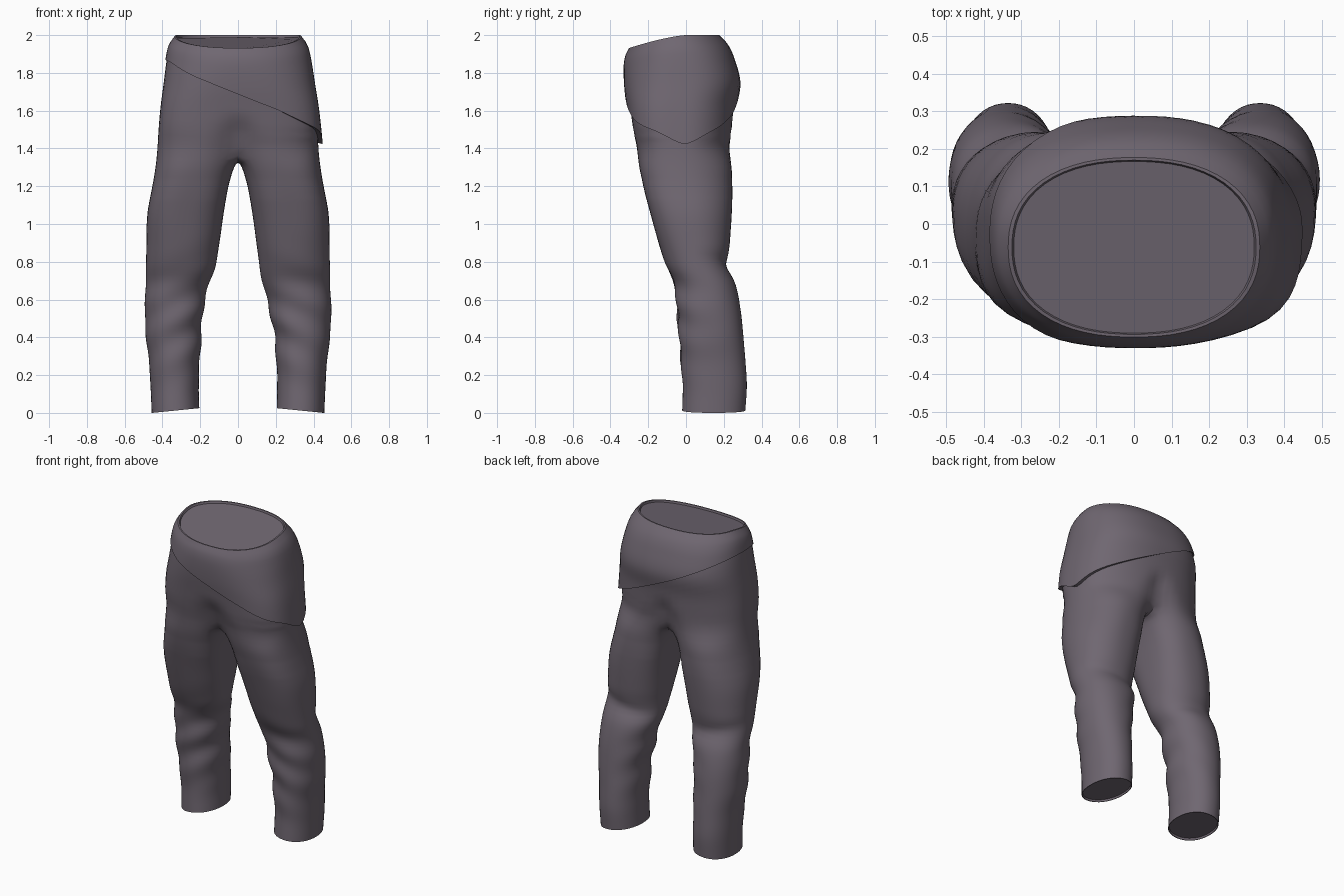
import bpy, bmesh, math
from math import sin, cos, pi, exp

if "Cube" in bpy.data.objects:
    bpy.data.objects.remove(bpy.data.objects["Cube"])

N = 64                # points round the hips
H = N // 2
SEAM = 15             # inner points of the crotch seam
M = H + 1 + SEAM      # points round one leg

# z, half width, front y, back y, front squareness, back squareness
HIPS = [(1.34, .430, -.262, .246, 3.1, 2.1), (1.48, .422, -.280, .247, 3.4, 2.2),
        (1.62, .410, -.297, .254, 3.2, 2.3), (1.75, .393, -.313, .275, 2.8, 2.4),
        (1.88, .376, -.320, .245, 2.4, 2.4), (1.95, .360, -.313, .214, 2.3, 2.3),
        (2.00, .328, -.294, .170, 2.3, 2.3)]
# z, inner x, outer x, front y, back y
LEG = [(0.00, .205, .457, -.020, .314), (0.14, .208, .463, -.017, .322),
       (0.28, .203, .472, -.028, .314), (0.42, .192, .489, -.035, .302),
       (0.56, .173, .493, -.050, .287), (0.68, .143, .488, -.060, .262),
       (0.78, .116, .486, -.105, .222), (0.90, .098, .485, -.145, .232),
       (1.05, .077, .480, -.187, .242), (1.18, .055, .458, -.222, .246),
       (1.25, .038, .447, -.238, .246), (1.33, .012, .434, -.257, .246)]


def sample(table, z):
    """Smooth (hermite) lookup in a table sorted by z."""
    z = min(max(z, table[0][0]), table[-1][0])
    i = max(k for k in range(len(table) - 1) if table[k][0] <= z)
    p, q = table[i], table[i + 1]
    o, r = table[max(i - 1, 0)], table[min(i + 2, len(table) - 1)]
    d = q[0] - p[0]
    t = (z - p[0]) / d
    out = []
    for k in range(1, len(p)):
        m0 = (q[k] - o[k]) / (q[0] - o[0]) * d
        m1 = (r[k] - p[k]) / (r[0] - p[0]) * d
        out.append((2*t**3 - 3*t*t + 1) * p[k] + (t**3 - 2*t*t + t) * m0
                   + (3*t*t - 2*t**3) * q[k] + (t**3 - t*t) * m1)
    return out


def clamp(t):
    return max(0.0, min(1.0, t))


def squircle(a, n):
    """Evenly spread unit superellipse point."""
    c, s = cos(a), sin(a)
    r = (abs(c) ** n + abs(s) ** n) ** (-1 / n)
    return c * r, s * r


def hip_point(a, z, off=0.0):
    """Point on the hips; a = 0 is front centre, pi/2 is +x."""
    hx, yf, yb, nf, nb = sample(HIPS, z)
    front = cos(a) > 0
    c, s = squircle(a, nf if front else nb)
    x = (hx + off) * s
    y = (yf + yb) / 2 - ((yb - yf) / 2 + off) * c
    depth, width = (.34, .075) if front else (.32, .055)
    y *= 1 - depth * clamp((1.60 - z) / .2) ** 1.5 * exp(-(x / width) ** 2)
    drop = .068 * clamp(-y / .3) ** 1.4 * max(0, (z - 1.6) / .4)
    return (x, y, z - drop)


def hem_height(a):
    z = 1.6
    for _ in range(10):
        z = 1.68 - .5 * hip_point(a, z)[0] + .025 * clamp(cos(a) * 2)
    return z - .045 * exp(-((a - pi / 2) / .35) ** 2)


def leg_point(j, z, side):
    xi, xo, yf, yb = sample(LEG, z)
    xi -= side * .012 * exp(-((z - .62) / .14) ** 2)
    t = clamp((z - .80) / .45)
    half = math.radians(60 - 18 * t)          # half angle of the inner side
    # a = 0 faces inward, increasing toward the front then outward
    if j <= H:
        a = half + (2 * pi - 2 * half) * j / H
    else:
        a = -half + 2 * half * (j - H) / (SEAM + 1)
    # thighs are full at the inside and front, slim at the outer back
    n = 2.15 + t * (.85 if cos(a) > 0 else .75 if sin(a) > 0 else -.2)
    cx, sy = squircle(a, n)
    rx, ry = (xo - xi) / 2, (yb - yf) / 2
    # slanting cloth folds on the front of knee and shin, crease behind the knee
    win = exp(-((z - .50) / .24) ** 2) * clamp(.45 + .4 * sin(a) + .25 * cos(a))
    fold = .009 * win * sin(31 * z - 2.6 * cos(a) + side * .8)
    fold -= .010 * exp(-((z - .78 + .04 * cos(a)) / .035) ** 2) * max(0, -sin(a))
    x = (xi + xo) / 2 - (rx + fold) * cx
    y = (yf + yb) / 2 - (ry + fold) * sy
    lift = .025 * (.5 + .5 * cx) * max(0, 1 - z / .2)
    return (side * x, y, z + lift)


def bridge(bm, r0, r1):
    for i in range(len(r0)):
        k = (i + 1) % len(r0)
        bm.faces.new((r0[i], r0[k], r1[k], r1[i]))


def scaled(bm, ring, s, dz):
    n = len(ring)
    cx, cy = sum(v.co.x for v in ring) / n, sum(v.co.y for v in ring) / n
    return [bm.verts.new((cx + (v.co.x - cx) * s, cy + (v.co.y - cy) * s, v.co.z + dz))
            for v in ring]


def close_end(bm, ring, depth):
    """Rolled edge with a slightly sunken end face."""
    rim = scaled(bm, ring, .97, 0)
    low = scaled(bm, rim, .985, depth)
    bridge(bm, ring, rim)
    bridge(bm, rim, low)
    bm.faces.new(low)


def finish(bm, name, mat):
    bmesh.ops.recalc_face_normals(bm, faces=bm.faces[:])
    me = bpy.data.meshes.new(name)
    bm.to_mesh(me)
    bm.free()
    ob = bpy.data.objects.new(name, me)
    bpy.context.collection.objects.link(ob)
    me.materials.append(mat)
    bpy.ops.object.select_all(action='DESELECT')
    ob.select_set(True)
    bpy.context.view_layer.objects.active = ob
    bpy.ops.object.shade_smooth_by_angle(angle=math.radians(45))


cloth = bpy.data.materials.new("cloth")
cloth.diffuse_color = (.16, .135, .165, 1)
cloth.use_nodes = True
cloth.node_tree.nodes["Principled BSDF"].inputs["Base Color"].default_value = cloth.diffuse_color
angles = [2 * pi * i / N for i in range(N)]
hems = [hem_height(a) for a in angles]

# Trousers: hips, crotch seam and two legs in one mesh
bm = bmesh.new()
Z0, ROWS = 1.385, 12
rings = []
for r in range(ROWS + 1):
    rings.append([bm.verts.new(hip_point(a, Z0 + (h + .05 - Z0) * r / ROWS))
                  for a, h in zip(angles, hems)])
for r0, r1 in zip(rings, rings[1:]):
    bridge(bm, r0, r1)
base = rings[0]
yf, yb = base[0].co.y, base[H].co.y
seam = []
for k in range(1, SEAM + 1):
    t = k / (SEAM + 1)
    seam.append(bm.verts.new((0, yb + (yf - yb) * t, Z0 - .05 * sin(pi * t) ** .6)))
for side in (1, -1):
    prev = [base[(side * i) % N] for i in range(H + 1)] + seam
    for r in range(50):
        z = 1.33 * (1 - r / 49)
        ring = [bm.verts.new(leg_point(j, z, side)) for j in range(M)]
        bridge(bm, prev, ring)
        prev = ring
    close_end(bm, prev, .012)
for low, high, count in ((1.15, 1.50, 3), (1.22, 1.45, 4)):
    soft = [v for v in bm.verts if low < v.co.z < high and not v.is_boundary]
    for _ in range(count):
        bmesh.ops.smooth_vert(bm, verts=soft, factor=.5,
                              use_axis_x=True, use_axis_y=True, use_axis_z=True)
finish(bm, "trousers", cloth)

# Slanted wrap round the hips, with turned-under hem and closed waist
bm = bmesh.new()
WR = 18
rings = [[bm.verts.new(hip_point(a, h + .006, -.004)) for a, h in zip(angles, hems)]]
for r in range(WR + 1):
    v = r / WR
    ring = []
    for a, h in zip(angles, hems):
        off = .007 + .016 * (1 - v) * (1 + sin(a)) / 2
        ring.append(bm.verts.new(hip_point(a, h + (2.0 - h) * v, off)))
    rings.append(ring)
for r0, r1 in zip(rings, rings[1:]):
    bridge(bm, r0, r1)
close_end(bm, rings[-1], -.012)
finish(bm, "hip_wrap", cloth)
